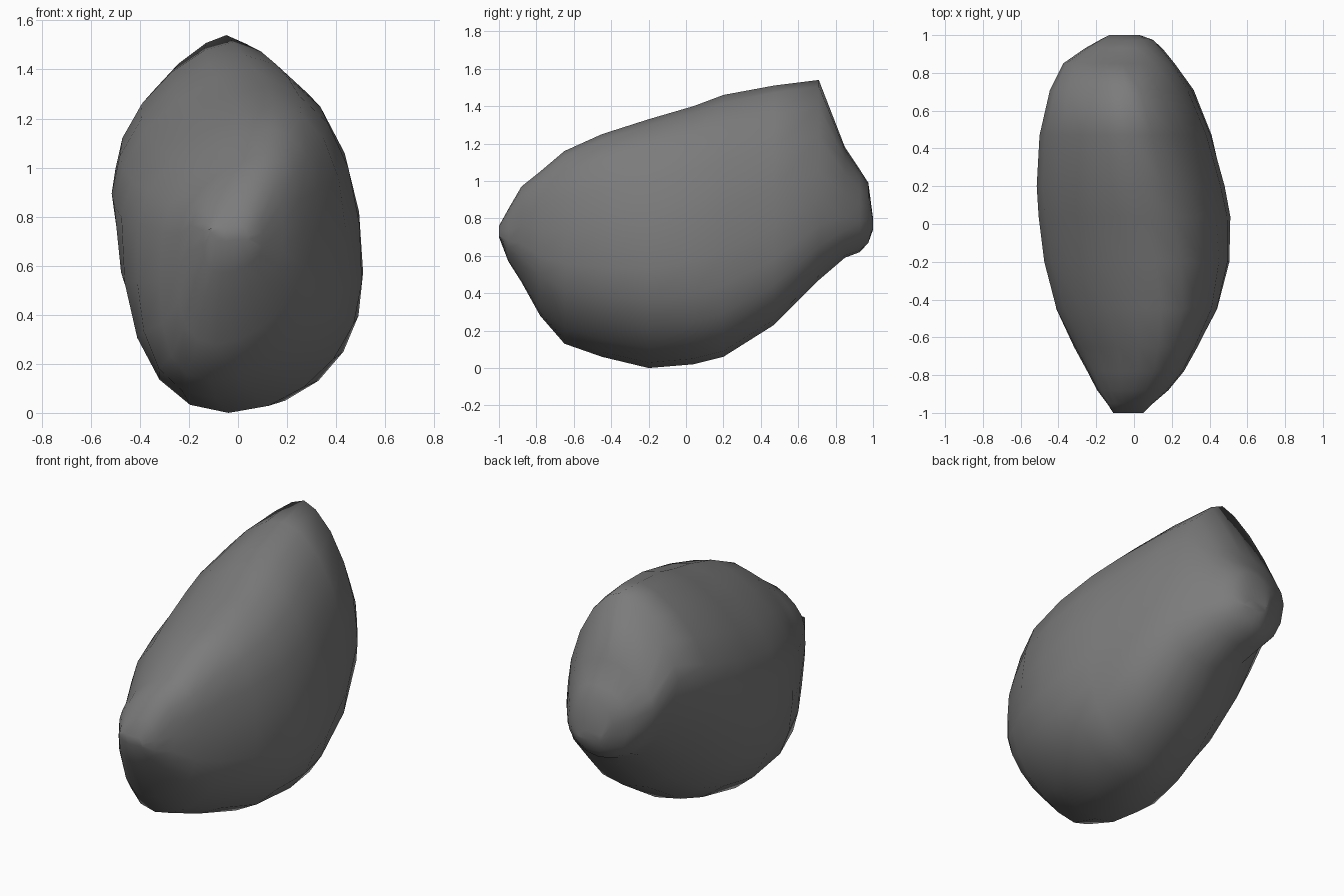
import bpy, bmesh, math

# Boulder stations along its length:
# y, z bottom, z top, x left, x right, top sharpness, crest shift, keel shift
STATIONS = [
    (-1.00, 0.70, 0.76, -0.11, 0.05, 1.0, 0.2, -0.2),
    (-0.95, 0.57, 0.85, -0.14, 0.10, 1.0, 0.3, -0.35),
    (-0.88, 0.46, 0.97, -0.19, 0.18, 1.0, 0.35, -0.4),
    (-0.78, 0.28, 1.05, -0.24, 0.26, 1.0, 0.38, -0.4),
    (-0.65, 0.13, 1.16, -0.31, 0.335, 1.05, 0.36, -0.38),
    (-0.45, 0.06, 1.25, -0.41, 0.44, 1.05, 0.3, -0.26),
    (-0.20, 0.00, 1.33, -0.475, 0.505, 1.05, 0.2, -0.11),
    (0.04, 0.02, 1.40, -0.505, 0.51, 1.05, 0.12, 0.05),
    (0.20, 0.06, 1.46, -0.515, 0.48, 1.1, 0.08, 0.17),
    (0.47, 0.23, 1.51, -0.50, 0.405, 1.15, 0.06, 0.32),
    (0.71, 0.47, 1.54, -0.445, 0.305, 1.3, 0.06, 0.4),
    (0.85, 0.59, 1.18, -0.375, 0.215, 0.95, 0.05, 0.15),
    (0.93, 0.62, 1.06, -0.26, 0.15, 0.95, 0.0, 0.0),
    (0.975, 0.67, 0.99, -0.18, 0.10, 0.95, 0.0, 0.0),
    (1.00, 0.74, 0.80, -0.13, 0.03, 1.0, 0.0, 0.0),
]
SIDES = 20
TILT = 0.27     # the left flank bulges higher than the right


def power(v, e):
    return math.copysign(abs(v) ** e, v)


def section(bm, y, zb, zt, xl, xr, sharp, crest, keel):
    """One tilted oval ring; crest and keel twist opposite ways along y."""
    cx, rx, cz, rz = (xl + xr) / 2, (xr - xl) / 2, (zb + zt) / 2, (zt - zb) / 2
    ring = []
    for i in range(SIDES):
        a = 2 * math.pi * i / SIDES
        e = sharp if math.sin(a) > 0 else 0.95
        u, w = power(math.cos(a), e), power(math.sin(a), e)
        shift = (crest if w > 0 else keel) * abs(w) ** 1.5
        z = cz + rz * w - TILT * rx * u * (1 - abs(w))
        ring.append(bm.verts.new((cx + rx * (u + shift), y, z)))
    return ring


# Loft the stone body through its sections
bm = bmesh.new()
rings = [section(bm, *s) for s in STATIONS]
for a, b in zip(rings, rings[1:]):
    for i in range(SIDES):
        j = (i + 1) % SIDES
        bm.faces.new((a[i], a[j], b[j], b[i]))
bm.faces.new(rings[0])
bm.faces.new(rings[-1][::-1])
bmesh.ops.recalc_face_normals(bm, faces=bm.faces)
for f in bm.faces:
    f.smooth = True

mesh = bpy.data.meshes.new("boulder")
bm.to_mesh(mesh)
bm.free()
boulder = bpy.data.objects.new("boulder", mesh)
bpy.context.collection.objects.link(boulder)

# Plain stone colour
stone = bpy.data.materials.new("stone grey")
stone.diffuse_color = (0.2, 0.2, 0.2, 1)
mesh.materials.append(stone)
